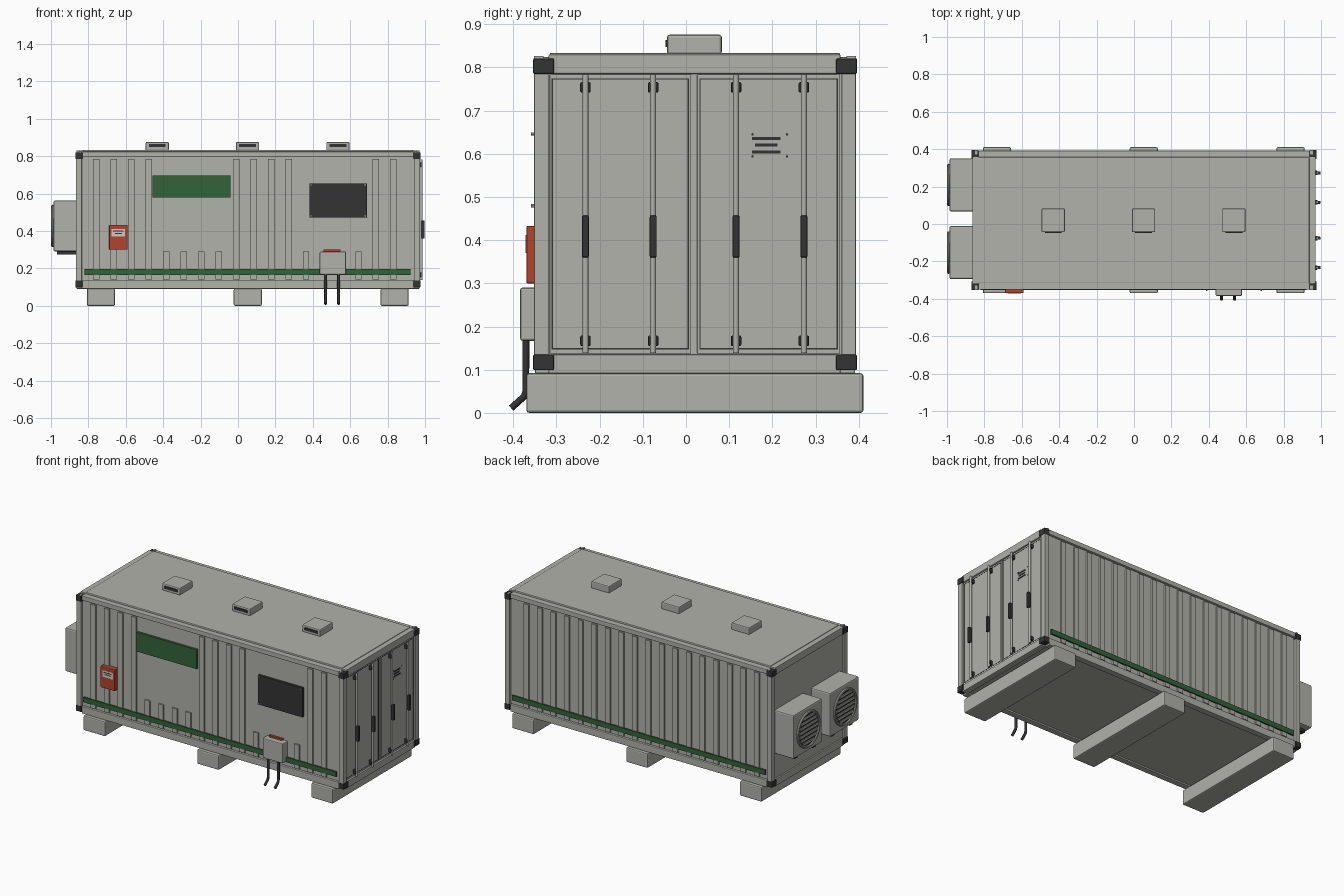
import bpy, bmesh, math
from mathutils import Matrix, Vector

if "Cube" in bpy.data.objects:
    bpy.data.objects.remove(bpy.data.objects["Cube"], do_unlink=True)


def material(name, r, g, b):
    m = bpy.data.materials.new(name)
    m.use_nodes = True
    m.diffuse_color = (r, g, b, 1)
    m.node_tree.nodes["Principled BSDF"].inputs["Base Color"].default_value = (r, g, b, 1)
    return m


GREY = material("warm grey paint", 0.435, 0.445, 0.4)
DARK = material("charcoal metal", 0.033, 0.033, 0.034)
GREEN = material("deep green", 0.032, 0.125, 0.042)
RED = material("orange red", 0.46, 0.056, 0.026)
LABEL = material("pale label", 0.6, 0.6, 0.58)

MID_X, MID_Y = 0.053, 0.021     # middle of the container
HALF_X, HALF_Y = 0.923, 0.373   # half its length and width


def finish(name, bm, mat, bevel=0):
    bmesh.ops.recalc_face_normals(bm, faces=bm.faces)
    me = bpy.data.meshes.new(name)
    bm.to_mesh(me)
    bm.free()
    me.materials.append(mat)
    ob = bpy.data.objects.new(name, me)
    bpy.context.collection.objects.link(ob)
    if bevel:
        mod = ob.modifiers.new("Bevel", "BEVEL")
        mod.width, mod.segments = bevel, 2


def boxes(name, mat, bounds, bevel=0):
    """One object made of boxes given as (x0, x1, y0, y1, z0, z1)."""
    bm = bmesh.new()
    for x0, x1, y0, y1, z0, z1 in bounds:
        mid = Vector((x0 + x1, y0 + y1, z0 + z1)) / 2
        size = Matrix.Diagonal((abs(x1 - x0), abs(y1 - y0), abs(z1 - z0), 1))
        bmesh.ops.create_cube(bm, size=1, matrix=Matrix.Translation(mid) @ size)
    finish(name, bm, mat, bevel)


def discs(name, mat, centres, radius, depth, axis, sides=32):
    """One object made of equal cylinders along an axis."""
    bm = bmesh.new()
    turn = {"X": Matrix.Rotation(math.pi / 2, 4, "Y"),
            "Y": Matrix.Rotation(math.pi / 2, 4, "X"),
            "Z": Matrix.Identity(4)}[axis]
    for c in centres:
        bmesh.ops.create_cone(bm, cap_ends=True, segments=sides, radius1=radius,
                              radius2=radius, depth=depth, matrix=Matrix.Translation(c) @ turn)
    finish(name, bm, mat)


# Container body
boxes("body", GREY, [(-0.855, 0.957, -0.336, 0.378, 0.1, 0.815)])
boxes("roof", GREY, [(-0.832, 0.938, -0.316, 0.357, 0.8, 0.834)], 0.004)

# Frame: posts, side rails and end rails
posts, castings, caps, side_rails, end_rails = [], [], [], [], []
for sx in (-1, 1):
    ex = MID_X + sx * HALF_X
    for z0, z1 in ((0.091, 0.135), (0.785, 0.83)):
        end_rails.append((ex - sx * 0.045, ex - sx * 0.006, -0.318, 0.358, z0, z1))
    for sy in (-1, 1):
        ey = MID_Y + sy * HALF_Y
        posts.append((ex - sx * 0.035, ex - sx * 0.003, ey, ey - sy * 0.034, 0.12, 0.8))
        caps.append((ex - sx * 0.02, ex - sx * 0.034, ey, ey - sy * 0.022, 0.815, 0.827))
        for z0, z1 in ((0.099, 0.135), (0.785, 0.821)):
            castings.append((ex, ex - sx * 0.038, ey + sy * 0.002, ey - sy * 0.046, z0, z1))
for sy in (-1, 1):
    ey = MID_Y + sy * HALF_Y
    for z0, z1 in ((0.091, 0.135), (0.795, 0.824)):
        side_rails.append((-0.832, 0.938, ey - sy * 0.002, ey - sy * 0.04, z0, z1))
boxes("corner_posts", GREY, posts, 0.003)
boxes("corner_caps", GREY, caps)
boxes("corner_castings", DARK, castings, 0.003)
boxes("side_rails", GREY, side_rails, 0.003)
boxes("end_rails", GREY, end_rails, 0.003)

# Ribs on the long walls: short ones leave room for the sign and the panel
front_ribs, back_ribs = [], []
for i in range(18):
    x = -0.757 + 0.0934 * i
    span = (x - 0.017, x + 0.017)
    back_ribs.append((*span, MID_Y + 0.35, MID_Y + 0.367, 0.14, 0.785))
    if i not in (13, 14):
        top = 0.29 if i in (4, 5, 6, 7, 12, 15) else 0.785
        front_ribs.append((*span, MID_Y - 0.367, MID_Y - 0.35, 0.14, top))
boxes("front_ribs", GREY, front_ribs)
boxes("back_ribs", GREY, back_ribs)
for name, sy in (("front_stripe", -1), ("back_stripe", 1)):
    y = MID_Y + sy * HALF_Y
    boxes(name, GREEN, [(-0.82, 0.923, y, y - sy * 0.009, 0.165, 0.196)])

# Support beams
boxes("support_beams", GREY, [(x, x + 0.15, -0.37, 0.411, 0, 0.092)
                              for x in (-0.808, -0.023, 0.762)], 0.007)

# Roof vents with dark slots facing the front
vent_x = (-0.432, 0.051, 0.534)
boxes("roof_vents", GREY, [(x - 0.062, x + 0.062, -0.044, 0.083, 0.83, 0.876) for x in vent_x], 0.006)
boxes("roof_vent_slots", DARK, [(x - 0.045, x + 0.045, -0.048, -0.04, 0.848, 0.864) for x in vent_x])

# Cargo doors on the end
DOOR = 0.963
doors = ((-0.316, 0.012), (0.026, 0.357))
boxes("doors", GREY, [(0.94, DOOR, a, b, 0.137, 0.784) for a, b in doors], 0.002)
seals = []
for a, b in doors:
    a, b, z0, z1 = a + 0.005, b - 0.005, 0.147, 0.775
    x = (DOOR - 0.002, DOOR + 0.001)
    seals += [(*x, a, a + 0.003, z0, z1), (*x, b - 0.003, b, z0, z1),
              (*x, a, b, z0, z0 + 0.003), (*x, a, b, z1 - 0.003, z1)]
boxes("door_seals", DARK, seals)
rod_y = (-0.233, -0.076, 0.116, 0.273)
discs("lock_rods", GREY, [(0.98, y, 0.461) for y in rod_y], 0.007, 0.645, "Z", 12)
boxes("lock_handles", DARK, [(0.977, 0.998, y - 0.008, y + 0.008, 0.36, 0.457) for y in rod_y], 0.003)
boxes("rod_keepers", DARK, [(0.955, 0.981, y - 0.012, y + 0.012, z - 0.012, z + 0.012)
                            for y in rod_y for z in (0.167, 0.754)], 0.003)
boxes("door_louvres", DARK, [(0.96, 0.966, 0.186 - w, 0.186 + w, z - 0.0035, z + 0.0035)
                             for w, z in ((0.033, 0.636), (0.026, 0.62), (0.033, 0.604))])
discs("louvre_bolts", DARK, [(0.963, y, z) for y in (0.154, 0.234) for z in (0.594, 0.645)],
      0.003, 0.004, "X", 8)

# Cooling units on the other end
unit_y, unit_z, R = (-0.153, 0.209), 0.427, 0.106
boxes("cooling_units", GREY, [(-0.986, -0.85, y - 0.142, y + 0.142, 0.291, 0.563) for y in unit_y], 0.008)
boxes("cooling_brackets", DARK, [(-0.968, -0.86, y + s * 0.09 - 0.015, y + s * 0.09 + 0.015, 0.274, 0.295)
                                 for y in unit_y for s in (-1, 1)])
discs("fan_openings", DARK, [(-0.986, y, unit_z) for y in unit_y], R, 0.008, "X")
slats = []
for y in unit_y:
    bpy.ops.mesh.primitive_torus_add(location=(-0.991, y, unit_z), rotation=(0, math.pi / 2, 0),
                                     major_radius=R, minor_radius=0.008,
                                     major_segments=32, minor_segments=8)
    ring = bpy.context.object
    ring.name = "fan_ring"
    ring.data.materials.append(GREY)
    bpy.ops.object.shade_smooth_by_angle()
    for k in range(-3, 4):
        z = k * 0.026
        w = math.sqrt(R * R - z * z) - 0.016
        slats.append((-0.996, -0.986, y - w, y + w, unit_z + z - 0.007, unit_z + z + 0.007))
boxes("fan_slats", GREY, slats)

# Front sign and display panel
boxes("green_sign", GREEN, [(-0.456, -0.04, -0.35, -0.334, 0.578, 0.698)])
boxes("display_panel", DARK, [(0.381, 0.689, -0.351, -0.334, 0.472, 0.655)], 0.002)
discs("display_bolts", LABEL, [(x, -0.354, z) for x in (0.39, 0.68) for z in (0.48, 0.646)],
      0.004, 0.01, "Y", 8)

# Emergency box with its label
boxes("emergency_box", RED, [(-0.689, -0.59, -0.37, -0.33, 0.3, 0.433)], 0.004)
boxes("emergency_label", LABEL, [(-0.675, -0.603, -0.3712, -0.369, 0.37, 0.412)])
boxes("emergency_label_lines", DARK, [(-0.667, -0.611, -0.372, -0.371, 0.397, 0.402),
                                      (-0.658, -0.62, -0.372, -0.371, 0.385, 0.39)])

# Junction box, its warning strip on the wall and hanging cables
boxes("junction_box", GREY, [(0.437, 0.577, -0.384, -0.33, 0.167, 0.29)], 0.005)
boxes("junction_strip", RED, [(0.458, 0.548, -0.351, -0.335, 0.28, 0.3)])
for x in (0.468, 0.538):
    curve = bpy.data.curves.new("cable", "CURVE")
    curve.dimensions = "3D"
    curve.bevel_depth, curve.bevel_resolution, curve.use_fill_caps = 0.008, 2, True
    line = curve.splines.new("POLY")
    path = [(-0.371, 0.18), (-0.371, 0.05), (-0.375, 0.038), (-0.405, 0.011)]
    line.points.add(len(path) - 1)
    for p, (y, z) in zip(line.points, path):
        p.co = (x, y, z, 1)
    curve.materials.append(DARK)
    bpy.context.collection.objects.link(bpy.data.objects.new("cable", curve))
